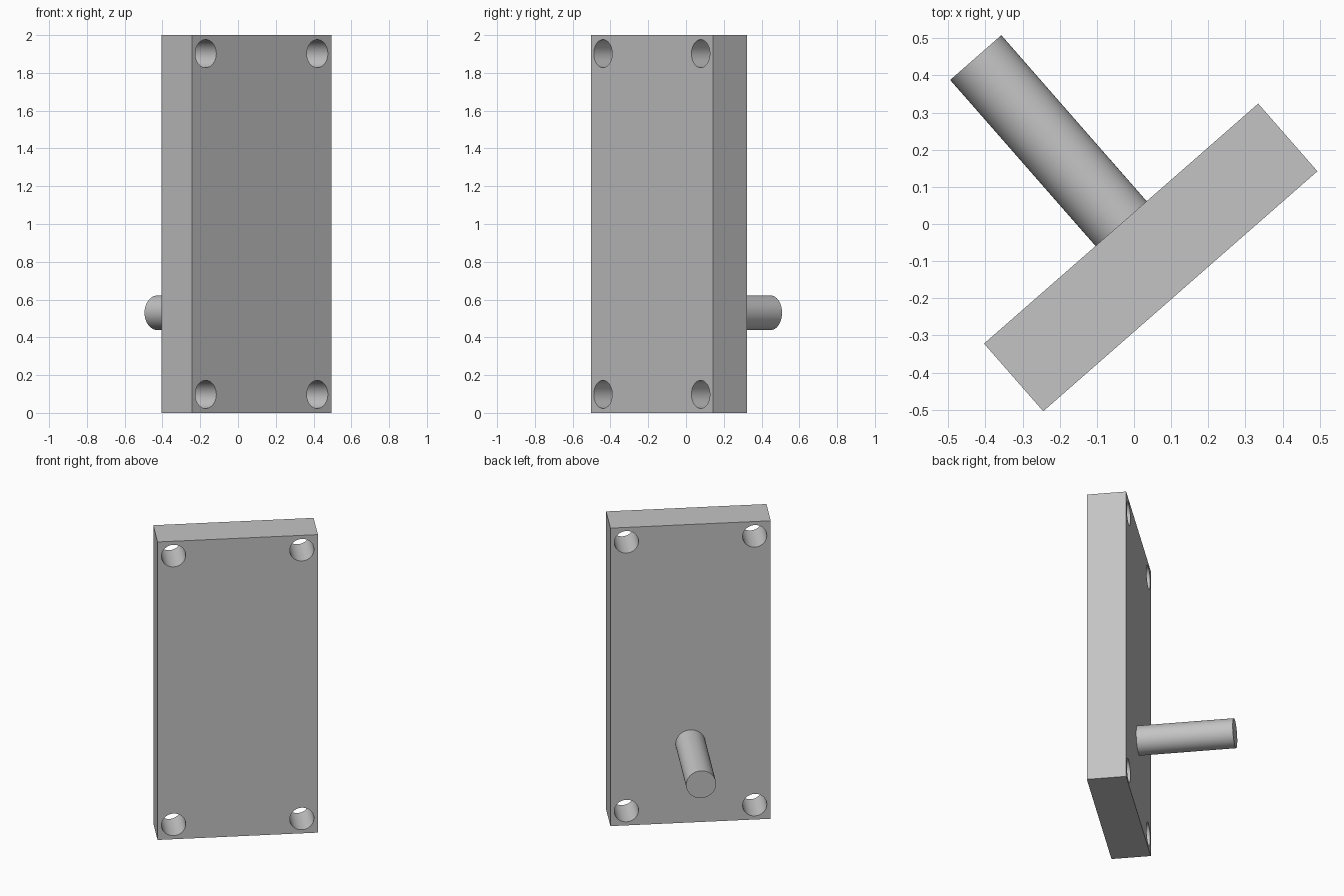
import bpy
import math
from mathutils import Matrix

cube = bpy.data.objects.get("Cube")
if cube:
    bpy.data.objects.remove(cube, do_unlink=True)

# Dimensions
WIDTH, THICK, HEIGHT = 0.981, 0.242, 2.0
HOLE_R, HOLE_INSET = 0.074, 0.098
ROD_R, ROD_LEN, ROD_Z = 0.0915, 0.594, 0.53

# The whole assembly is turned about the vertical axis
PLACE = Matrix.Translation((0.045, -0.09, 0)) @ Matrix.Rotation(math.radians(41.2), 4, "Z")

grey = bpy.data.materials.new("plain grey")
grey.use_nodes = True
colour = (0.55, 0.55, 0.55, 1)
grey.diffuse_color = colour
grey.node_tree.nodes["Principled BSDF"].inputs["Base Color"].default_value = colour


def cylinder(name, radius, length, x, y, z):
    """Cylinder lying along the plate's thickness direction."""
    bpy.ops.mesh.primitive_cylinder_add(vertices=64, radius=radius, depth=length)
    ob = bpy.context.object
    ob.name = name
    ob.matrix_world = PLACE @ Matrix.Translation((x, y, z)) @ Matrix.Rotation(math.pi / 2, 4, "X")
    ob.data.materials.append(grey)
    return ob


def smooth(ob):
    bpy.ops.object.select_all(action="DESELECT")
    ob.select_set(True)
    bpy.context.view_layer.objects.active = ob
    bpy.ops.object.shade_smooth_by_angle(angle=math.radians(30))


# Mounting plate
bpy.ops.mesh.primitive_cube_add(size=1)
plate = bpy.context.object
plate.name = "mounting_plate"
plate.data.transform(Matrix.Diagonal((WIDTH, THICK, HEIGHT, 1)))
plate.matrix_world = PLACE @ Matrix.Translation((0, 0, HEIGHT / 2))
plate.data.materials.append(grey)

# Four through holes near the corners
for side in (-1, 1):
    for end in (-1, 1):
        cutter = cylinder("hole_cutter", HOLE_R, THICK * 2, side * (WIDTH / 2 - HOLE_INSET), 0,
                          HEIGHT / 2 + end * (HEIGHT / 2 - HOLE_INSET))
        cutter.hide_render = True
        bpy.context.view_layer.update()
        mod = plate.modifiers.new("hole", "BOOLEAN")
        mod.operation = "DIFFERENCE"
        mod.solver = "EXACT"
        mod.object = cutter
        bpy.context.view_layer.objects.active = plate
        bpy.ops.object.modifier_apply(modifier=mod.name)
        bpy.data.objects.remove(cutter, do_unlink=True)
smooth(plate)

# Rod standing out of the back face
rod = cylinder("rod", ROD_R, ROD_LEN, 0, THICK / 2 + ROD_LEN / 2, ROD_Z)
smooth(rod)
